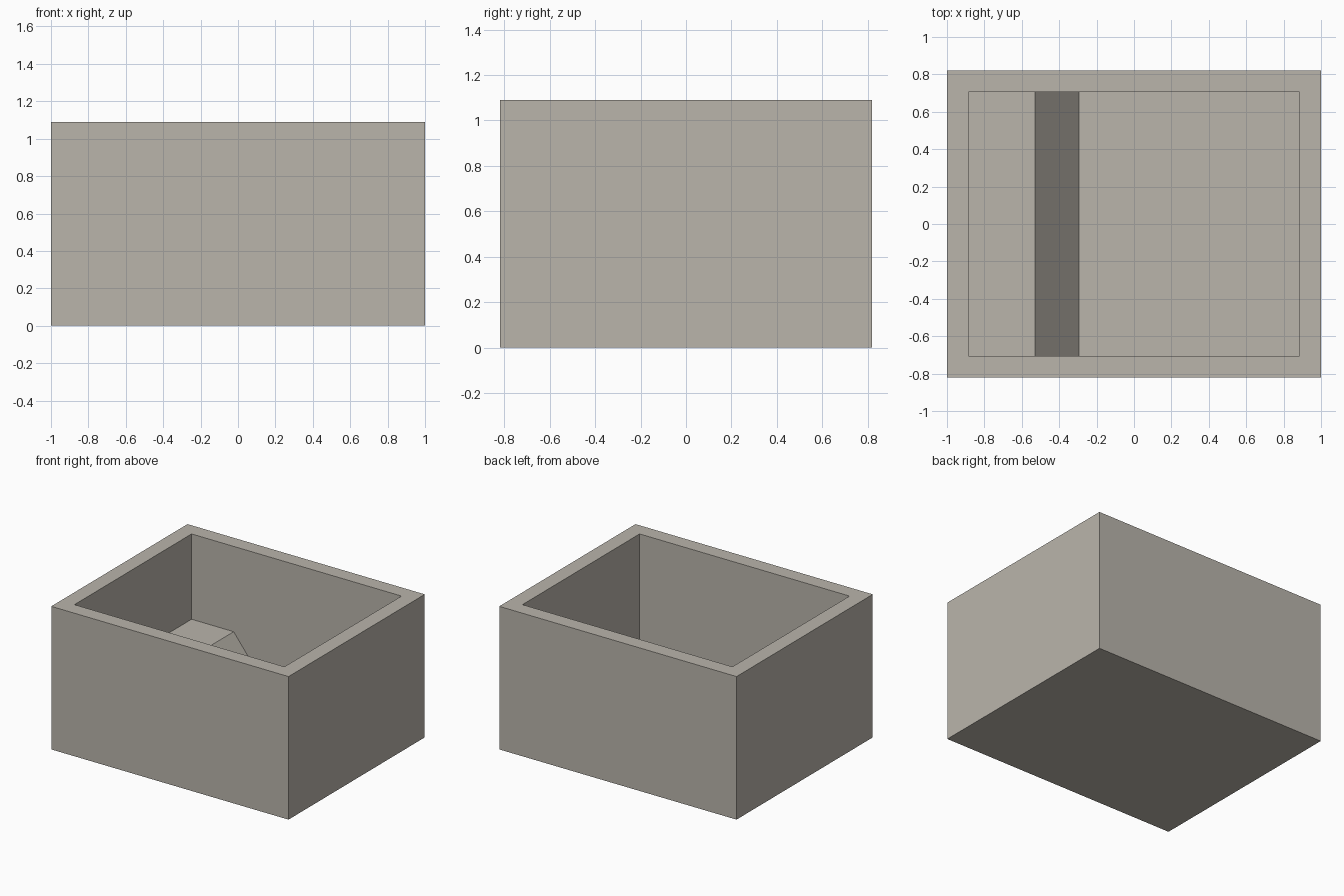
import bpy
import bmesh

if "Cube" in bpy.data.objects:
    bpy.data.objects.remove(bpy.data.objects["Cube"], do_unlink=True)

WIDTH, DEPTH, HEIGHT, WALL = 2.0, 1.64, 1.09, 0.115
LEDGE_Z, FLOOR_Z = 0.44, 0.14
LEDGE_EDGE_X, SLOPE_FOOT_X = -0.53, -0.295

stone = bpy.data.materials.new("warm grey stone")
stone.use_nodes = True
colour = (0.49, 0.46, 0.41, 1.0)
stone.diffuse_color = colour
stone.node_tree.nodes["Principled BSDF"].inputs["Base Color"].default_value = colour


def prism(name, profile, depth):
    """Extrude a closed x-z profile along y, centred on y = 0."""
    bm = bmesh.new()
    face = bm.faces.new([bm.verts.new((x, -depth / 2, z)) for x, z in profile])
    grown = bmesh.ops.extrude_face_region(bm, geom=[face])["geom"]
    verts = [v for v in grown if isinstance(v, bmesh.types.BMVert)]
    bmesh.ops.translate(bm, verts=verts, vec=(0, depth, 0))
    bmesh.ops.recalc_face_normals(bm, faces=bm.faces)
    mesh = bpy.data.meshes.new(name)
    bm.to_mesh(mesh)
    bm.free()
    mesh.materials.append(stone)
    obj = bpy.data.objects.new(name, mesh)
    bpy.context.collection.objects.link(obj)
    return obj


# Outer block
half = WIDTH / 2
basin = prism("basin", [(-half, 0), (half, 0), (half, HEIGHT), (-half, HEIGHT)], DEPTH)

# Cavity with a raised ledge on one side and a slope down to the floor
inner = half - WALL
over = HEIGHT + WALL
cavity = prism("cavity_cutter", [
    (-inner, over), (-inner, LEDGE_Z), (LEDGE_EDGE_X, LEDGE_Z),
    (SLOPE_FOOT_X, FLOOR_Z), (inner, FLOOR_Z), (inner, over),
], DEPTH - 2 * WALL)
cavity.hide_render = True

# Carve the cavity, then discard the cutter
cut = basin.modifiers.new("cavity", "BOOLEAN")
cut.operation = "DIFFERENCE"
cut.solver = "EXACT"
cut.object = cavity
bpy.context.view_layer.objects.active = basin
bpy.ops.object.modifier_apply(modifier=cut.name)
bpy.data.objects.remove(cavity, do_unlink=True)
